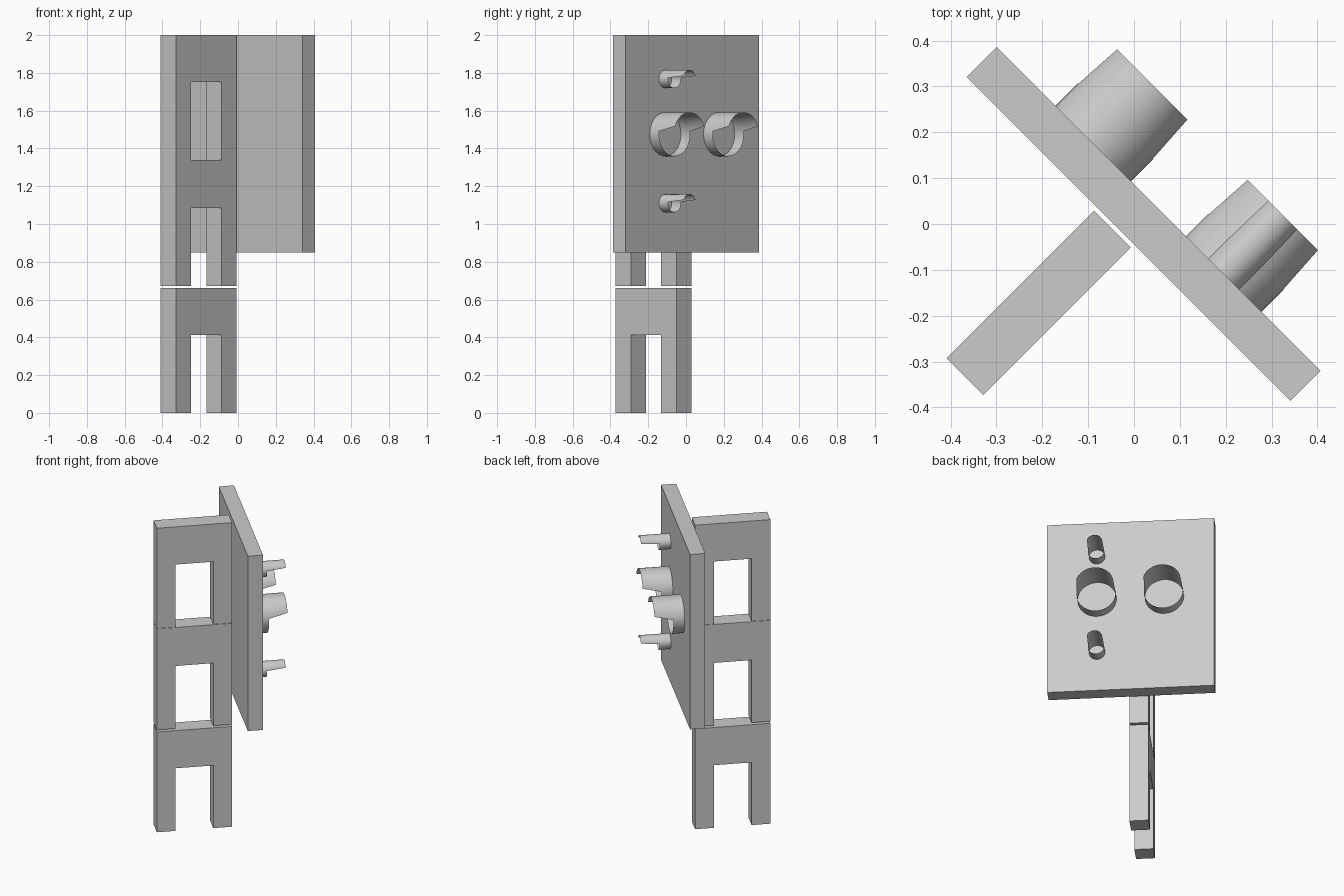
import bpy, bmesh
from math import sin, cos, pi, radians

if "Cube" in bpy.data.objects:
    bpy.data.objects.remove(bpy.data.objects["Cube"])

TURN = radians(-45)  # whole model is turned 45 degrees about z


def finish(name, bm, smooth=False):
    me = bpy.data.meshes.new(name)
    bm.normal_update()
    bm.to_mesh(me)
    bm.free()
    ob = bpy.data.objects.new(name, me)
    bpy.context.collection.objects.link(ob)
    ob.rotation_euler.z = TURN
    if smooth:
        bpy.context.view_layer.objects.active = ob
        ob.select_set(True)
        bpy.ops.object.shade_smooth_by_angle(angle=radians(30))
        ob.select_set(False)
    return ob


def extruded(name, profile, x0, x1):
    """Extrude a (y, z) outline along local x."""
    bm = bmesh.new()
    face = bm.faces.new([bm.verts.new((x0, y, z)) for y, z in profile])
    ext = bmesh.ops.extrude_face_region(bm, geom=[face])
    verts = [g for g in ext["geom"] if isinstance(g, bmesh.types.BMVert)]
    bmesh.ops.translate(bm, verts=verts, vec=(x1 - x0, 0, 0))
    bmesh.ops.recalc_face_normals(bm, faces=bm.faces)
    return finish(name, bm)


def visor(name, x, z, r, seg=32):
    """Short open tube whose upper part continues as a hood."""
    bm = bmesh.new()
    base, ring, tip = 0.06, 0.13, 0.243

    def row(y, a0, a1, n):
        angles = [a0 + (a1 - a0) * i / n for i in range(n + 1)]
        return [bm.verts.new((x + r * cos(a), y, z + r * sin(a))) for a in angles]

    def skin(a, b):
        for i in range(len(a) - 1):
            bm.faces.new((a[i], a[i + 1], b[i + 1], b[i]))

    start, end = radians(8), radians(21.5)
    # hood arc, from panel to tip
    arc = [row(base, start, pi - start, seg // 2),
           row(ring, start, pi - start, seg // 2),
           row(tip, end, pi - end, seg // 2)]
    skin(arc[0], arc[1])
    skin(arc[1], arc[2])
    # lower arc of the tube
    skin(row(base, pi - start, 2 * pi + start, seg // 2 + 2),
         row(ring, pi - start, 2 * pi + start, seg // 2 + 2))
    bmesh.ops.remove_doubles(bm, verts=bm.verts, dist=1e-4)
    return finish(name, bm, True)


# signal panel
extruded("panel", [(-0.031, 0.85), (0.061, 0.85), (0.061, 2.0), (-0.031, 2.0)],
         -0.485, 0.514)

# stacked inverted-U support frames
Y0, Y1, LEG = -0.4965, -0.041, 0.114
for i, (z0, z1) in enumerate([(0, 0.66), (0.673, 1.338), (1.34, 2.0)]):
    zo = z0 + 0.412
    extruded(f"support_frame_{i + 1}",
             [(Y0, z0), (Y0 + LEG, z0), (Y0 + LEG, zo), (Y1 - LEG, zo),
              (Y1 - LEG, z0), (Y1, z0), (Y1, z1), (Y0, z1)], -0.082, 0.031)

# lamp visors
for i, x in enumerate((-0.187, 0.2157)):
    visor(f"large_visor_{i + 1}", x, 1.475, 0.1165)
for i, z in enumerate((1.11, 1.767)):
    visor(f"small_visor_{i + 1}", 0.2157, z, 0.048)
